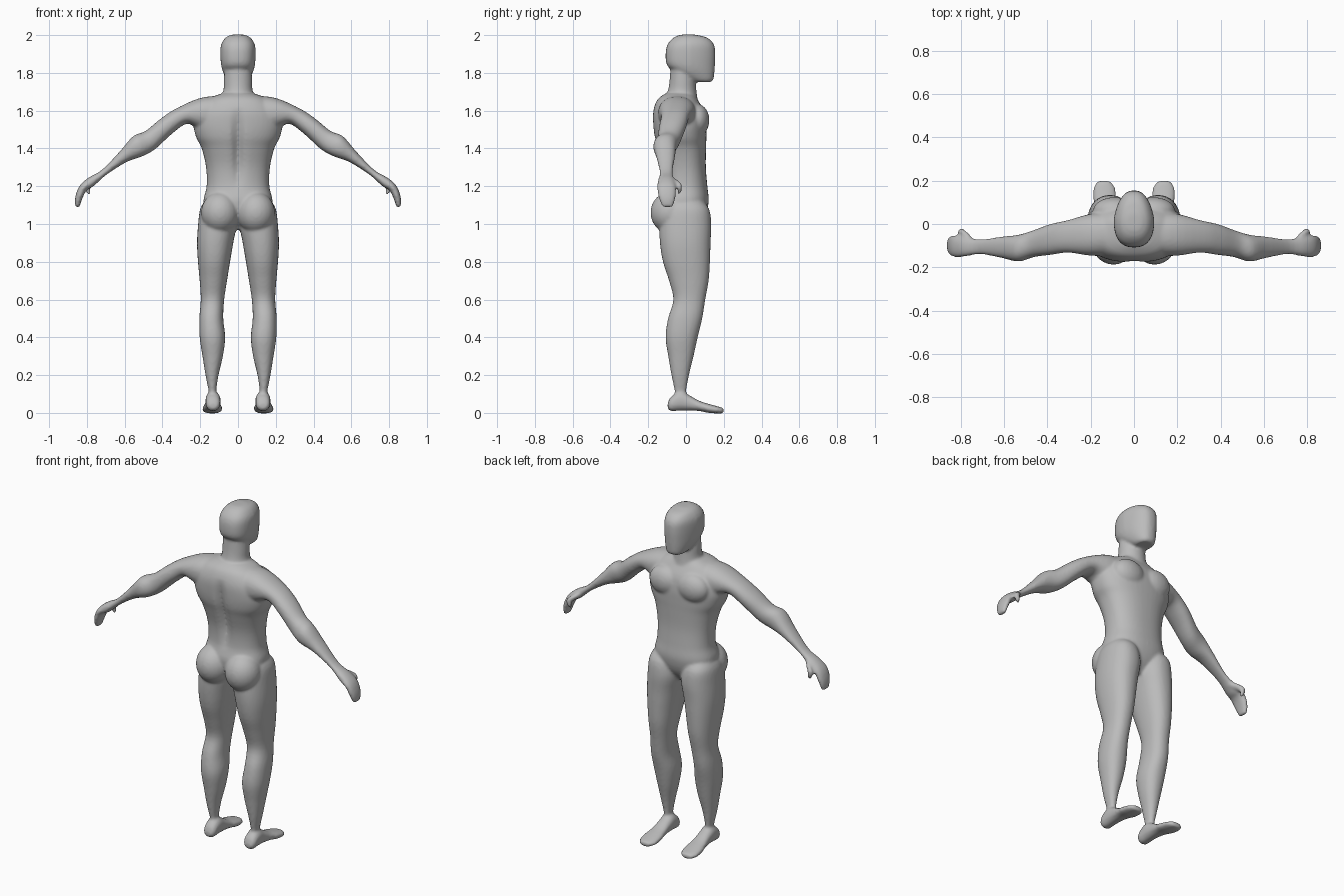
import bpy, bmesh, math
from mathutils import Vector, Matrix

skin = bpy.data.materials.new("grey skin")
skin.diffuse_color = (0.5, 0.5, 0.5, 1)
bm = bmesh.new()


def spline(keys, steps=4):
    """Catmull-Rom interpolation of rows of numbers."""
    out = []
    for i in range(len(keys) - 1):
        a, b, c, d = (keys[max(0, min(len(keys) - 1, i + k))] for k in (-1, 0, 1, 2))
        for s in range(steps):
            t = s / steps
            out.append([0.5 * (2 * q + (r - p) * t + (2 * p - 5 * q + 4 * r - w) * t * t
                               + (3 * q - p - 3 * r + w) * t ** 3)
                        for p, q, r, w in zip(a, b, c, d)])
    return out + [list(keys[-1])]


def loft(rings, power=0.9, n=32, shape=None):
    """Skin rings given as (centre, half axis u, half axis v)."""
    loops = []
    for c, u, v in rings:
        loop = []
        for i in range(n):
            a = 2 * math.pi * i / n
            cu, cv = math.cos(a), math.sin(a)
            p = c + u * math.copysign(abs(cu) ** power, cu) + v * math.copysign(abs(cv) ** power, cv)
            loop.append(bm.verts.new(shape(p) if shape else p))
        loops.append(loop)
    for a, b in zip(loops, loops[1:]):
        for i in range(n):
            bm.faces.new((a[i], a[(i + 1) % n], b[(i + 1) % n], b[i]))
    bm.faces.new(loops[0])
    bm.faces.new(loops[-1])


def upright(keys):
    """Rows of z, x from, x to, y back, y front."""
    return [(Vector(((a + b) / 2, (c + d) / 2, z)), Vector(((b - a) / 2, 0, 0)),
             Vector((0, (d - c) / 2, 0))) for z, a, b, c, d in spline(keys)]


def centred(keys):
    return upright([(z, -w, w, c, d) for z, w, c, d in keys])


def flip(rings, s):
    m = Matrix.Diagonal((s, 1, 1))
    return [tuple(m @ p for p in r) for r in rings]


def ball(c, r):
    bmesh.ops.create_uvsphere(bm, u_segments=24, v_segments=16, radius=1,
                              matrix=Matrix.Translation(c) @ Matrix.Diagonal((*r, 1)))


# torso with a spine groove down the back
def spine(p):
    if p.y < -0.03 and 1.18 < p.z < 1.62:
        fade = math.sin(math.pi * (p.z - 1.18) / 0.44)
        p.y += 0.03 * fade * math.exp(-(p.x / 0.025) ** 2)
    return p


loft(centred([(0.97, .06, -.06, .05), (1.04, .16, -.12, .10), (1.12, .183, -.14, .12),
              (1.2, .166, -.122, .113), (1.3, .169, -.125, .105), (1.4, .192, -.15, .106),
              (1.46, .222, -.168, .108), (1.53, .235, -.176, .108), (1.6, .215, -.174, .095),
              (1.66, .16, -.15, .06), (1.69, .09, -.11, .04)]), 0.85, 48, spine)

# neck
loft(centred([(1.62, .12, -.13, .07), (1.67, .09, -.11, .06), (1.71, .077, -.095, .055),
              (1.76, .075, -.087, .05), (1.86, .07, -.08, .04)]), 1)


# head, narrower toward the face
def face(p):
    p.x *= 1 - 0.25 * max(0, min(1, (p.y - 0.02) / 0.13))
    return p


loft(centred([(1.752, .05, .04, .135), (1.765, .064, .015, .145), (1.80, .08, -.05, .15),
              (1.84, .09, -.10, .153), (1.9, .094, -.108, .155), (1.95, .09, -.098, .148),
              (1.985, .068, -.068, .115), (2.0, .04, -.035, .06), (2.003, .02, -.01, .04)]),
     0.8, 32, face)

LEG = [(1.13, .05, .17, -.08, .08), (1.08, .025, .20, -.12, .122), (1.0, .008, .211, -.14, .134),
       (.9, .025, .217, -.138, .13), (.8, .042, .212, -.122, .127), (.7, .058, .203, -.09, .12),
       (.6, .073, .197, -.067, .102), (.5, .078, .205, -.095, .086), (.4, .068, .203, -.108, .062),
       (.3, .08, .188, -.094, .04), (.2, .103, .172, -.077, .016), (.1, .117, .153, -.058, .0),
       (.04, .11, .155, -.06, .01)]
# rows of y, half width, bottom, top
FOOT = [(-.097, .02, .025, .05), (-.08, .036, .01, .085), (-.03, .04, .012, .115),
        (.02, .04, .012, .092), (.07, .045, .01, .064), (.12, .053, .0, .048),
        (.17, .049, -.003, .034), (.199, .028, -.002, .026)]
# rows of upper x, z, lower x, z, y back, y front
ARM = [(.08, 1.68, .14, 1.47, -.15, .06), (.2, 1.667, .22, 1.51, -.145, .045),
       (.33, 1.61, .275, 1.53, -.132, .018), (.41, 1.557, .355, 1.473, -.142, .0),
       (.49, 1.492, .44, 1.395, -.153, -.03), (.555, 1.465, .51, 1.357, -.173, -.05),
       (.625, 1.385, .59, 1.328, -.157, -.058), (.72, 1.287, .695, 1.262, -.14, -.07),
       (.795, 1.243, .765, 1.2, -.15, -.058), (.84, 1.2, .80, 1.18, -.153, -.053),
       (.862, 1.14, .822, 1.14, -.145, -.055), (.862, 1.09, .84, 1.088, -.125, -.07)]
# rows of x, y, z, radius
THUMB = [(.75, -.085, 1.235, .02), (.78, -.05, 1.215, .019), (.797, -.034, 1.195, .017),
         (.788, -.033, 1.16, .013)]

for s in (1, -1):
    # leg
    loft(flip(upright(LEG), s))
    # foot
    loft(flip([(Vector((.132 + .03 * max(y, 0), y, (a + b) / 2)), Vector((w, 0, 0)),
                Vector((0, 0, (b - a) / 2))) for y, w, a, b in spline(FOOT)], s))
    # arm and hand
    loft(flip([(Vector(((a + c) / 2, (e + f) / 2, (b + d) / 2)),
                Vector(((a - c) / 2, 0, (b - d) / 2)), Vector((0, (f - e) / 2, 0)))
               for a, b, c, d, e, f in spline(ARM)], s))
    # thumb
    loft(flip([(Vector((x, y, z)), Vector((r, 0, 0)), Vector((0, .7 * r, .7 * r)))
               for x, y, z, r in spline(THUMB)], s), 1, 16)
    # buttock and chest muscle
    ball((s * .095, -.085, 1.06), (.1, .103, .11))
    ball((s * .09, .06, 1.55), (.1, .064, .085))

# fuse the parts into one smooth body
bmesh.ops.recalc_face_normals(bm, faces=bm.faces)
mesh = bpy.data.meshes.new("body")
bm.to_mesh(mesh)
bm.free()
mesh.materials.append(skin)
body = bpy.data.objects.new("body", mesh)
bpy.context.collection.objects.link(body)
fuse = body.modifiers.new("fuse", 'REMESH')
fuse.mode = 'VOXEL'
fuse.voxel_size = 0.008
fuse.use_smooth_shade = True
soft = body.modifiers.new("soften", 'SMOOTH')
soft.factor = 0.5
soft.iterations = 6
